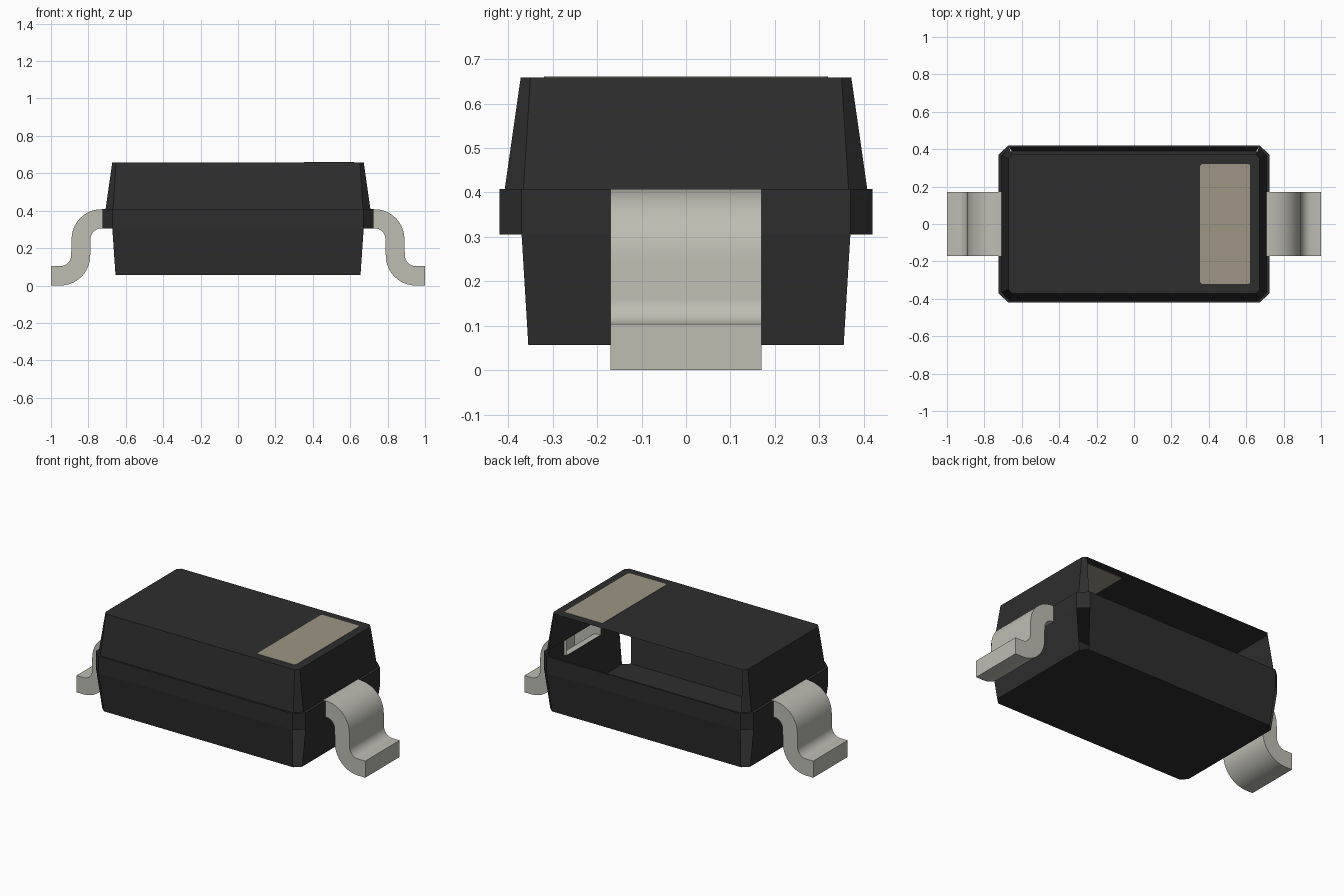
import bpy, bmesh, math

cube = bpy.data.objects.get("Cube")
if cube:
    bpy.data.objects.remove(cube, do_unlink=True)


def material(name, rgb):
    m = bpy.data.materials.new(name)
    m.use_nodes = True
    m.diffuse_color = (*rgb, 1)
    bsdf = next(n for n in m.node_tree.nodes if n.type == 'BSDF_PRINCIPLED')
    bsdf.inputs["Base Color"].default_value = (*rgb, 1)
    bsdf.inputs["Roughness"].default_value = 0.6
    return m


BLACK = material("black plastic", (0.027, 0.027, 0.027))
METAL = material("dull tin", (0.51, 0.51, 0.45))
TAN = material("tan marking", (0.34, 0.30, 0.235))

LEAD_HALF = 0.17  # half width of the leads and of their slots


def finish(name, bm, mat):
    mesh = bpy.data.meshes.new(name)
    bm.to_mesh(mesh)
    bm.free()
    mesh.materials.append(mat)
    obj = bpy.data.objects.new(name, mesh)
    bpy.context.collection.objects.link(obj)
    return obj


def ring(bm, z, hx, hy, cx, cy):
    """Chamfered rectangle, counter-clockwise; edges 2 and 8 are the lead slots."""
    half = [(cx, -hy), (hx, -cy), (hx, -LEAD_HALF), (hx, LEAD_HALF), (hx, cy), (cx, hy)]
    pts = half + [(-x, -y) for x, y in half]
    return [bm.verts.new((x, y, z)) for x, y in pts]


def shell(name, levels, gaps, cap=None):
    """Walls between stacked rings, leaving out the listed sides of each layer."""
    bm = bmesh.new()
    rings = [ring(bm, *lv) for lv in levels]
    for a, b, skip in zip(rings, rings[1:], gaps):
        for i in range(12):
            if i not in skip:
                j = (i + 1) % 12
                bm.faces.new((a[i], a[j], b[j], b[i]))
    if cap == "top":
        bm.faces.new(rings[-1])
    elif cap == "bottom":
        bm.faces.new(rings[0][::-1])
    return finish(name, bm, BLACK)


CORNERS, SLOTS, BACK = {0, 4, 6, 10}, {2, 8}, {5}
base = (0.057, 0.692, 0.39, 0.655, 0.355)
seam_low = (0.305, 0.725, 0.42, 0.672, 0.37)
seam_high = (0.408, 0.725, 0.42, 0.672, 0.37)
lid_foot = (0.408, 0.708, 0.408, 0.668, 0.366)
lid_top = (0.659, 0.672, 0.372, 0.652, 0.35)

# Lower tub, open at its corner chamfers
shell("lower_body", [base, seam_low], [CORNERS], "bottom")
# Middle band with its narrow ledge, slotted for the leads
shell("middle_band", [seam_low, seam_high, lid_foot], [SLOTS, SLOTS])
# Lid, open at the back
shell("upper_body", [lid_foot, lid_top], [BACK], "top")


def arc(cx, cz, r, a0, a1, n=10):
    return [(cx + r * math.cos(math.radians(a0 + (a1 - a0) * k / n)),
             cz + r * math.sin(math.radians(a0 + (a1 - a0) * k / n))) for k in range(n + 1)]


def lead(name, side):
    # S-shaped strip: outer edge down to the foot, then back up along the underside
    profile = ([(0.709, 0.408)] + arc(0.73, 0.248, 0.16, 90, 0)
               + arc(0.95, 0.162, 0.058, 180, 270) + [(1.0, 0.104), (1.0, 0.0)]
               + arc(0.95, 0.16, 0.16, 270, 180) + arc(0.73, 0.248, 0.058, 0, 90)
               + [(0.709, 0.306)])
    bm = bmesh.new()
    face = bm.faces.new([bm.verts.new((side * x, -LEAD_HALF, z)) for x, z in profile])
    out = bmesh.ops.extrude_face_region(bm, geom=[face], use_keep_orig=True)
    moved = [v for v in out["geom"] if isinstance(v, bmesh.types.BMVert)]
    bmesh.ops.translate(bm, verts=moved, vec=(0, 2 * LEAD_HALF, 0))
    bmesh.ops.recalc_face_normals(bm, faces=bm.faces[:])
    # Open the end inside the body
    inner = [f for f in bm.faces if all(abs(v.co.x) < 0.71 for v in f.verts)]
    bmesh.ops.delete(bm, geom=inner, context='FACES')
    obj = finish(name, bm, METAL)
    bpy.ops.object.select_all(action='DESELECT')
    obj.select_set(True)
    bpy.context.view_layer.objects.active = obj
    bpy.ops.object.shade_smooth_by_angle(angle=math.radians(30))


lead("left_lead", 1)
lead("right_lead", -1)

# Thin marking bar with softened corners, showing on both sides of the lid
bm = bmesh.new()
bmesh.ops.create_cube(bm, size=1)
for v in bm.verts:
    v.co = (0.4875 + v.co.x * 0.267, v.co.y * 0.64, 0.659 + v.co.z * 0.004)
upright = [e for e in bm.edges if abs(e.verts[0].co.z - e.verts[1].co.z) > 0.001]
bmesh.ops.bevel(bm, geom=upright, offset=0.012, segments=3, profile=0.5, affect='EDGES')
finish("marking_bar", bm, TAN)
